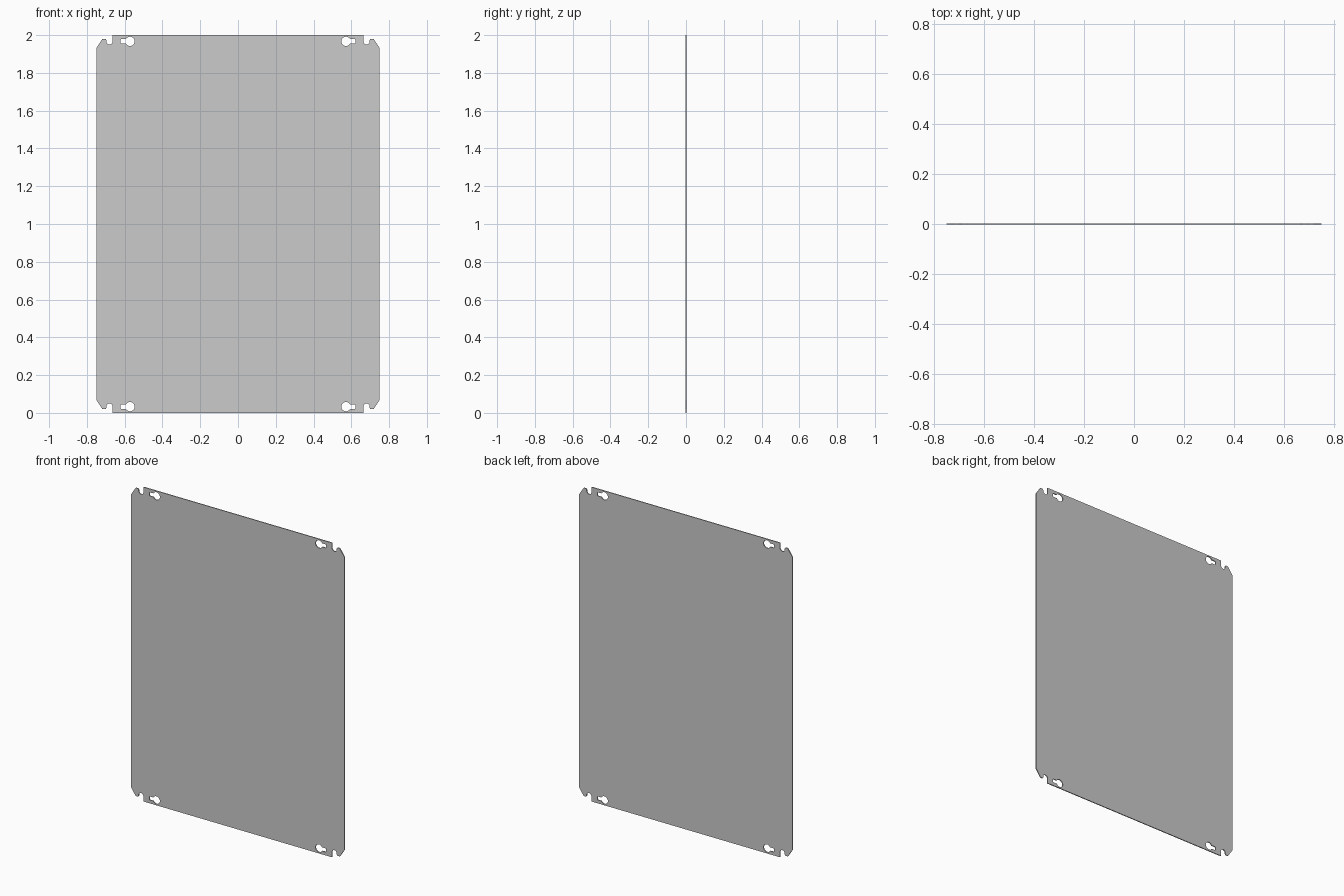
import bpy, math

if "Cube" in bpy.data.objects:
    bpy.data.objects.remove(bpy.data.objects["Cube"])

THICK = 0.006
MID = 1.0  # mirror height


def arc(cx, cz, r, a0, a1, n):
    return [(cx + r * math.cos(math.radians(a0 + (a1 - a0) * i / n)),
             cz + r * math.sin(math.radians(a0 + (a1 - a0) * i / n))) for i in range(n + 1)]


def flip(points, sx, sz):
    return [(x * sx, z if sz > 0 else 2 * MID - z) for x, z in points]


# Top right corner, from the top edge round to the side: slot, lug, chamfer
corner = [(0.664, 2.0)]
corner += arc(0.6805, 1.967, 0.0165, 180, 360, 12)
corner += arc(0.705, 1.972, 0.008, 180, 90, 4)
corner += [(0.718, 1.98), (0.75, 1.932)]

# Top right keyhole: round opening with a narrow slot pointing outwards
a = math.degrees(math.asin(0.0115 / 0.0245))
keyhole = arc(0.572, 1.967, 0.0245, a, 360 - a, 24)
keyhole += arc(0.617, 1.9605, 0.005, -90, 0, 3) + arc(0.617, 1.9735, 0.005, 0, 90, 3)

outline = (corner + flip(corner, 1, -1)[::-1]
           + flip(corner, -1, -1) + flip(corner, -1, 1)[::-1])
loops = [outline] + [flip(keyhole, sx, sz) for sx in (1, -1) for sz in (1, -1)]

# Filled flat profile with holes, extruded to sheet thickness
curve = bpy.data.curves.new("mounting_plate", "CURVE")
curve.dimensions = "2D"
curve.fill_mode = "BOTH"
curve.extrude = THICK / 2
for pts in loops:
    spline = curve.splines.new("POLY")
    spline.points.add(len(pts) - 1)
    for p, (x, z) in zip(spline.points, pts):
        p.co = (x, z, 0, 1)
    spline.use_cyclic_u = True

plate = bpy.data.objects.new("mounting_plate", curve)
bpy.context.collection.objects.link(plate)
plate.rotation_euler.x = math.pi / 2
bpy.context.view_layer.objects.active = plate
plate.select_set(True)
bpy.ops.object.convert(target="MESH")
plate = bpy.context.object

# Join the caps to the rim and keep the sheet faces flat
bpy.ops.object.mode_set(mode="EDIT")
bpy.ops.mesh.select_all(action="SELECT")
bpy.ops.mesh.remove_doubles(threshold=0.0001)
bpy.ops.mesh.normals_make_consistent(inside=False)
bpy.ops.object.mode_set(mode="OBJECT")
bpy.ops.object.shade_smooth_by_angle(angle=math.radians(30))
